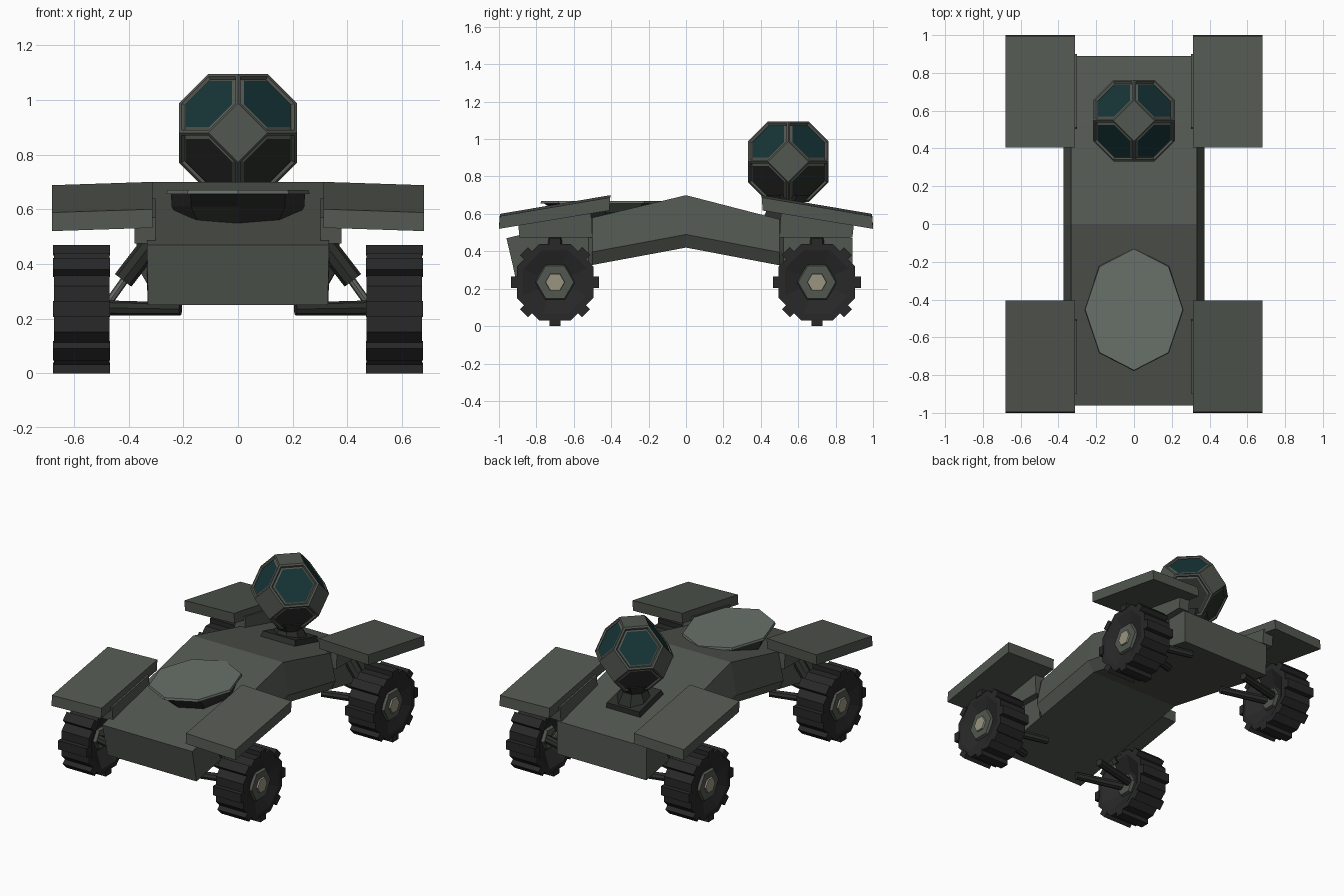
import bpy, bmesh
from math import sin, cos, pi, radians
from mathutils import Vector, Matrix
from itertools import permutations, product

if "Cube" in bpy.data.objects:
    bpy.data.objects.remove(bpy.data.objects["Cube"])


def material(name, r, g, b):
    m = bpy.data.materials.new(name)
    m.diffuse_color = (r, g, b, 1)
    m.use_nodes = True
    m.node_tree.nodes["Principled BSDF"].inputs["Base Color"].default_value = m.diffuse_color
    return m


HULL = material("hull_green_grey", 0.085, 0.095, 0.08)
PLATE = material("plate_grey", 0.14, 0.16, 0.14)
DARK = material("dark_metal", 0.025, 0.028, 0.025)
TYRE = material("tyre", 0.02, 0.021, 0.02)
STEEL = material("steel", 0.13, 0.14, 0.13)
GLASS = material("glass", 0.008, 0.035, 0.038)
CREAM = material("hub_cream", 0.32, 0.30, 0.22)


def finish(name, bm, *mats):
    bmesh.ops.recalc_face_normals(bm, faces=bm.faces[:])
    me = bpy.data.meshes.new(name)
    bm.to_mesh(me)
    bm.free()
    for m in mats:
        me.materials.append(m)
    ob = bpy.data.objects.new(name, me)
    bpy.context.collection.objects.link(ob)
    return ob


def add_loft(bm, rings):
    """Skin a row of equal-length point rings and cap both ends."""
    rows = [[bm.verts.new(p) for p in ring] for ring in rings]
    n = len(rows[0])
    for a, b in zip(rows, rows[1:]):
        for i in range(n):
            bm.faces.new((a[i], a[(i + 1) % n], b[(i + 1) % n], b[i]))
    bm.faces.new(rows[0][::-1])
    bm.faces.new(rows[-1])


def loft(name, rings, mat):
    bm = bmesh.new()
    add_loft(bm, rings)
    return finish(name, bm, mat)


def x_ring(x, r, n, y, z, off=0.0):
    return [(x, y + r * cos(off + 2 * pi * i / n), z + r * sin(off + 2 * pi * i / n))
            for i in range(n)]


def z_ring(z, rx, ry, n, y, off=0.0):
    return [(rx * cos(off + 2 * pi * i / n), y + ry * sin(off + 2 * pi * i / n), z)
            for i in range(n)]


def rod(name, a, b, r0, r1, mat, n=8):
    a, b = Vector(a), Vector(b)
    q = (b - a).to_track_quat('Z', 'Y')
    ring = lambda c, r: [c + q @ Vector((r * cos(2 * pi * i / n), r * sin(2 * pi * i / n), 0))
                         for i in range(n)]
    return loft(name, [ring(a, r0), ring(b, r1)], mat)


def slab(name, x0, x1, prof, mat, drop=0.0):
    """Side profile (y, z) extruded from x0 to x1; the outer end drops a little."""
    return loft(name, [[(x0, y, z) for y, z in prof],
                       [(x1, y, z - drop) for y, z in prof]], mat)


# Arched hull: six-sided cross-section, plain box at the ends
rings = []
for yt, yb, zt, zb, w in ((-0.96, -0.91, 0.47, 0.25, 0.33), (-0.52, -0.52, 0.575, 0.323, 0.335),
                          (-0.50, -0.50, 0.58, 0.327, 0.372), (0, 0, 0.70, 0.42, 0.372),
                          (0.50, 0.50, 0.571, 0.325, 0.372), (0.52, 0.52, 0.566, 0.321, 0.335),
                          (0.89, 0.89, 0.47, 0.25, 0.33)):
    ym, zm = yb + (yt - yb) * 0.3, zb + 0.07
    rings.append([(-0.333, yt, zt), (0.333, yt, zt), (w, ym, zm),
                  (0.33, yb, zb), (-0.33, yb, zb), (-w, ym, zm)])
loft("hull", rings, HULL)

# Eight-sided hatch above the front deck
loft("hatch_base", [z_ring(0.51, 0.18, 0.16, 8, -0.43), z_ring(0.61, 0.243, 0.26, 8, -0.43),
                    z_ring(0.655, 0.245, 0.305, 8, -0.453)], DARK)
loft("hatch_plate", [z_ring(0.655, 0.262, 0.325, 8, -0.453),
                     z_ring(0.67, 0.258, 0.321, 8, -0.453)], PLATE)

# Neck plate lies on the sloped rear deck, neck rises to the head
plate = loft("neck_plate", [z_ring(-0.02, 0.18, 0.18, 4, 0, pi / 4),
                            z_ring(0.02, 0.17, 0.17, 4, 0, pi / 4)], DARK)
plate.location = (0, 0.545, 0.575)
plate.rotation_euler.x = -radians(14.5)
loft("neck", [z_ring(0.56, 0.12, 0.12, 8, 0.545, pi / 8), z_ring(0.64, 0.08, 0.08, 8, 0.545, pi / 8),
              z_ring(0.70, 0.12, 0.12, 8, 0.545, pi / 8)], DARK)

# Head: truncated octahedron with recessed six-sided panels
bm = bmesh.new()
for p in set(permutations((0, 1, 2))):
    for s in set(tuple(a * b for a, b in zip(p, sg)) for sg in product((-1, 1), repeat=3)):
        bm.verts.new(Vector(s) * 0.108 + Vector((0, 0.547, 0.879)))
bmesh.ops.convex_hull(bm, input=bm.verts[:])
bmesh.ops.dissolve_limit(bm, angle_limit=0.02, verts=bm.verts[:], edges=bm.edges[:])
bmesh.ops.recalc_face_normals(bm, faces=bm.faces[:])
panels = [f for f in bm.faces if len(f.verts) == 6]
bmesh.ops.inset_individual(bm, faces=panels, thickness=0.014, depth=0)
bmesh.ops.inset_individual(bm, faces=panels, thickness=0.008, depth=-0.01)
bmesh.ops.inset_individual(bm, faces=panels, thickness=0.012, depth=0.006)
for f in panels:
    f.normal_update()
    f.material_index = 1 if f.normal.z > 0 else 2
finish("head", bm, HULL, GLASS, DARK)

for sx, side in ((-1, "left"), (1, "right")):
    for sy, end in ((-1, "front"), (1, "rear")):
        tag = f"{end}_{side}"
        cy, cz = sy * 0.70, 0.235

        # Sloped fender slab and its bracket on the hull side
        slab("fender_" + tag, sx * 0.313, sx * 0.68,
             [(sy * 0.405, 0.70), (sy * 0.995, 0.60), (sy * 1.0, 0.532), (sy * 0.41, 0.63)],
             HULL, 0.012)
        slab("fender_bracket_" + tag, sx * 0.302, sx * 0.378,
             [(sy * 0.51, 0.64), (sy * 0.90, 0.57), (sy * 0.89, 0.475), (sy * 0.50, 0.475)], HULL)

        # Eight-sided tyre with dished sides and eight tread lugs
        bm = bmesh.new()
        add_loft(bm, [x_ring(sx * x, r, 8, cy, cz, pi / 8) for x, r in
                      ((0.53, 0.09), (0.47, 0.185), (0.47, 0.221), (0.672, 0.221),
                       (0.672, 0.185), (0.645, 0.10))])
        for i in range(8):
            m = (Matrix.Translation((sx * 0.572, cy, cz)) @ Matrix.Rotation(i * pi / 4, 4, 'X')
                 @ Matrix.Translation((0, 0, 0.215)) @ Matrix.Diagonal((0.208, 0.06, 0.04, 1)))
            bmesh.ops.create_cube(bm, size=1, matrix=m)
        finish("wheel_" + tag, bm, TYRE)

        # Six-sided hub and pale cap
        loft("hub_" + tag, [x_ring(sx * 0.51, 0.07, 6, cy, cz), x_ring(sx * 0.64, 0.11, 6, cy, cz),
                            x_ring(sx * 0.662, 0.10, 6, cy, cz)], HULL)
        loft("hub_cap_" + tag, [x_ring(sx * 0.65, 0.055, 6, cy, cz),
                                x_ring(sx * 0.672, 0.05, 6, cy, cz)], CREAM)

        # Suspension: two lower arms and a damper
        for d in (-1, 1):
            rod(f"lower_arm_{tag}_{'a' if d < 0 else 'b'}", (sx * 0.21, cy + d * 0.11, 0.235),
                (sx * 0.53, cy + d * 0.03, 0.24), 0.024, 0.028, DARK)
        rod("damper_rod_" + tag, (sx * 0.48, cy, 0.25), (sx * 0.38, cy, 0.39), 0.015, 0.015, STEEL)
        rod("damper_body_" + tag, (sx * 0.42, cy, 0.34), (sx * 0.32, cy, 0.47), 0.038, 0.038, DARK)
